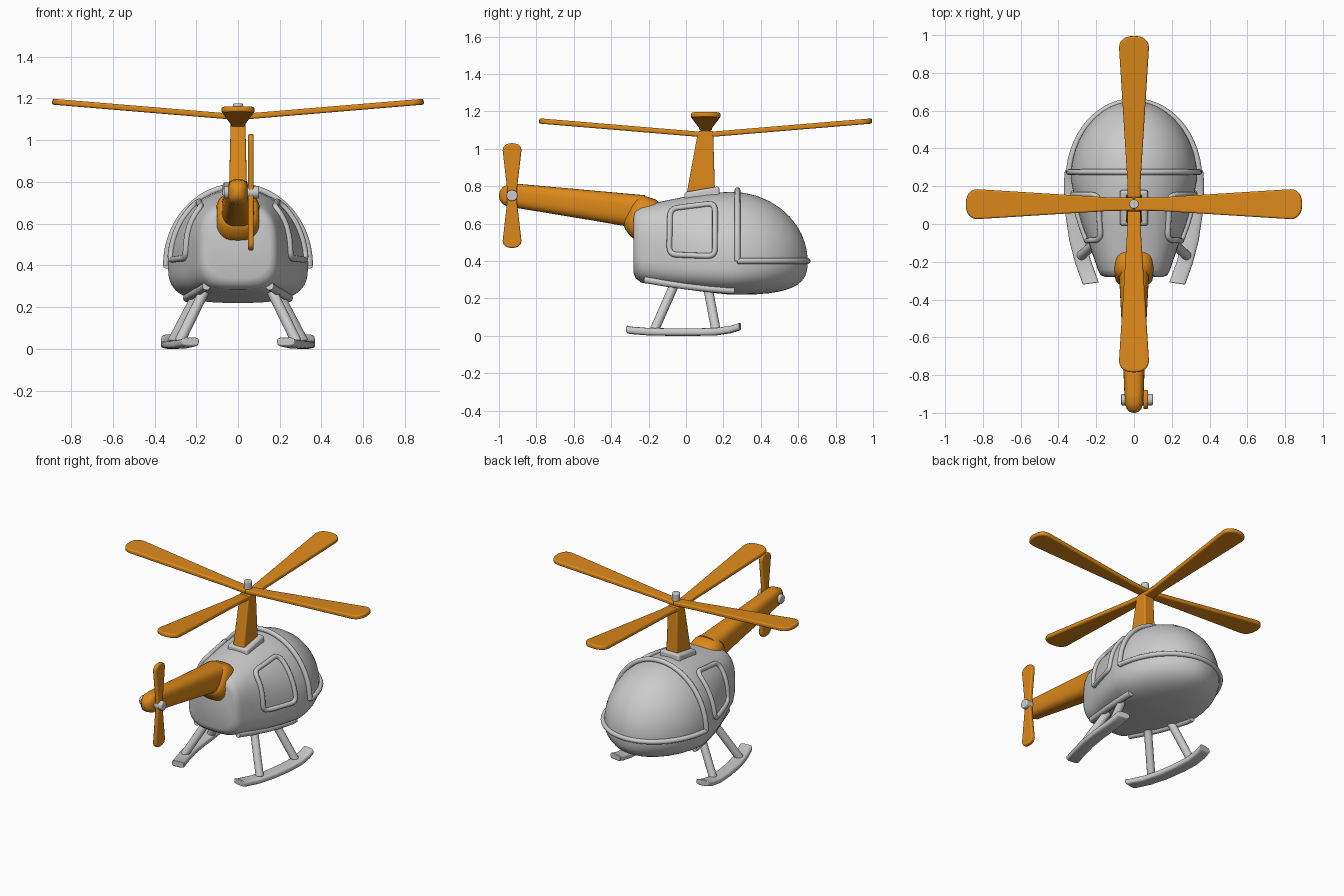
import bpy, bmesh
from math import sin, cos, pi, radians, asin
from mathutils import Vector, Matrix

if "Cube" in bpy.data.objects:
    bpy.data.objects.remove(bpy.data.objects["Cube"])

orange = bpy.data.materials.new("orange")
orange.diffuse_color = (0.72, 0.25, 0.01, 1)
orange.use_nodes = True
orange.node_tree.nodes["Principled BSDF"].inputs["Base Color"].default_value = orange.diffuse_color


def finish(name, bm, mat=None, bevel=0, angle=35):
    bmesh.ops.recalc_face_normals(bm, faces=bm.faces[:])
    me = bpy.data.meshes.new(name)
    bm.to_mesh(me)
    bm.free()
    ob = bpy.data.objects.new(name, me)
    bpy.context.collection.objects.link(ob)
    if mat:
        me.materials.append(mat)
    if bevel:
        m = ob.modifiers.new("bevel", "BEVEL")
        m.width, m.segments, m.limit_method = bevel, 3, "ANGLE"
    bpy.ops.object.select_all(action="DESELECT")
    ob.select_set(True)
    bpy.context.view_layer.objects.active = ob
    bpy.ops.object.shade_smooth_by_angle(angle=radians(angle))
    return ob


def power(v, n):
    return (1 if v >= 0 else -1) * abs(v) ** (2 / n)


def skin(name, rings, mat=None, bevel=0, angle=35):
    """Closed skin through equal-length rings of points."""
    bm = bmesh.new()
    rows = [[bm.verts.new(p) for p in r] for r in rings]
    for a, b in zip(rows, rows[1:]):
        for i in range(len(a)):
            j = (i + 1) % len(a)
            bm.faces.new((a[i], a[j], b[j], b[i]))
    bm.faces.new(rows[0])
    bm.faces.new(rows[-1])
    return finish(name, bm, mat, bevel, angle)


def oval(c, u, v, n=2.0, count=32):
    c, u, v = Vector(c), Vector(u), Vector(v)
    return [c + u * power(cos(2 * pi * i / count), n) + v * power(sin(2 * pi * i / count), n)
            for i in range(count)]


def rod(name, a, b, r, mat=None):
    a, b = Vector(a), Vector(b)
    q = (b - a).to_track_quat("Z", "Y")
    u, v = q @ Vector((r, 0, 0)), q @ Vector((0, r, 0))
    return skin(name, [oval(a, u, v, 2, 20), oval(b, u, v, 2, 20)], mat, 0.006)


def tube(name, pts, r, cyclic=False):
    cu = bpy.data.curves.new(name, "CURVE")
    cu.dimensions, cu.bevel_depth, cu.bevel_resolution = "3D", r, 3
    cu.use_fill_caps = True
    s = cu.splines.new("POLY")
    s.points.add(len(pts) - 1)
    for p, co in zip(s.points, pts):
        p.co = (*co, 1)
    s.use_cyclic_u = cyclic
    tmp = bpy.data.objects.new(name + "_path", cu)
    bpy.context.collection.objects.link(tmp)
    bm = bmesh.new()
    me = tmp.to_mesh()
    bm.from_mesh(me)
    tmp.to_mesh_clear()
    bpy.data.objects.remove(tmp)
    return finish(name, bm, None, 0, 50)


# Cabin sections: y, half width, top, bottom, widest height, top power, bottom power
KEYS = [(-0.28, 0.155, 0.655, 0.335, 0.48, 3.0, 3.0), (-0.27, 0.178, 0.678, 0.308, 0.47, 3.0, 3.2),
        (-0.24, 0.192, 0.695, 0.285, 0.46, 3.0, 3.4), (-0.10, 0.24, 0.725, 0.262, 0.43, 2.6, 3.3),
        (0.0, 0.277, 0.745, 0.248, 0.41, 2.3, 3.2), (0.12, 0.312, 0.763, 0.232, 0.40, 2.1, 3.0),
        (0.24, 0.335, 0.77, 0.22, 0.40, 2.0, 3.0)]


def section(y):
    if y >= 0.24:
        k = min((y - 0.24) / 0.41, 1)
        s = (1 - k * k) ** 0.5
        return 0.335 * s, 0.4 + 0.37 * s, 0.4 - 0.18 * (1 - k ** 3) ** (1 / 3), 0.4, 2, 3 - k
    for a, b in zip(KEYS, KEYS[1:]):
        if y <= b[0]:
            f = max(0, (y - a[0]) / (b[0] - a[0]))
            return [p + (q - p) * f for p, q in zip(a[1:], b[1:])]


def on_cabin(y, a, off=0.0):
    w, top, bot, zc, nt, nb = section(y)
    n = nt if sin(a) >= 0 else nb
    h = top - zc if sin(a) >= 0 else zc - bot
    return Vector(((w + off) * power(cos(a), n), y, zc + (h + off) * power(sin(a), n)))


def side_at(y, z, off=0.0):
    w, top, bot, zc, nt, nb = section(y)
    k = max(0, min(1, (z - zc) / (top - zc)))
    return Vector(((w + off) * (1 - k ** nt) ** (1 / nt), y, z + off * k))


# Cabin shell
ys = [k[0] for k in KEYS[:3]] + [-0.17, -0.10, -0.05, 0, 0.06, 0.12, 0.18]
ys += [0.24 + 0.41 * sin(radians(a)) for a in (0, 10, 20, 30, 40, 50, 60, 68, 75, 81, 86, 89)]
skin("cabin", [[on_cabin(y, 2 * pi * i / 64) for i in range(64)] for y in ys], angle=50)

# Windscreen frame: hoop over the roof and rail around the nose
tube("windscreen_hoop", [on_cabin(0.275, pi * i / 40, 0.01) for i in range(41)], 0.016)
a0 = asin(0.035 / 0.41)
arc = [a0 + (pi - 2 * a0) * i / 40 for i in range(41)]
tube("nose_rail", [(0.345 * cos(a), 0.24 + 0.41 * sin(a), 0.4) for a in arc], 0.016)


def door_path():
    corners = [(-0.09, 0.435), (0.155, 0.425), (0.155, 0.705), (-0.085, 0.675)]
    pts = []
    for i, c in enumerate(corners):
        c, p, n = Vector(c), Vector(corners[i - 1]), Vector(corners[(i + 1) % 4])
        a, b = c + (p - c).normalized() * 0.04, c + (n - c).normalized() * 0.04
        for t in (0, 0.25, 0.5, 0.75, 1):
            pts.append(a * (1 - t) ** 2 + c * 2 * t * (1 - t) + b * t * t)
        end = n + (c - n).normalized() * 0.04
        pts += [b.lerp(end, k / 7) for k in range(1, 7)]
    return [side_at(p.x, p.y, 0.006) for p in pts]


def flip(pts, s):
    return [(p[0] * s, p[1], p[2]) for p in pts]


# Skid outline: y, x, z
SKID = [(-0.315, 0.228, 0.036), (-0.30, 0.234, 0.030), (-0.20, 0.27, 0.022), (-0.08, 0.301, 0.020),
        (0.05, 0.32, 0.020), (0.16, 0.328, 0.022), (0.24, 0.328, 0.034), (0.29, 0.324, 0.050)]

for s, side in ((1, "right"), (-1, "left")):
    tube(side + "_door_frame", flip(door_path(), s), 0.015, True)
    sill = [on_cabin(-0.22 + 0.48 * i / 16, radians(-52), 0.004) for i in range(17)]
    tube(side + "_sill", flip(sill, s), 0.02)
    rod(side + "_front_strut", (s * 0.19, 0.115, 0.27), (s * 0.315, 0.16, 0.03), 0.025)
    rod(side + "_rear_strut", (s * 0.155, -0.055, 0.29), (s * 0.282, -0.17, 0.03), 0.025)
    skin(side + "_skid", [oval((s * x, y, z), (0.042, -s * 0.006, 0), (0, 0, 0.02), 3.5, 24)
                          for y, x, z in SKID], None, 0.005)

# Tail boom and the collar joining it to the cabin
BOOM = [(-0.22, 0.66, 0.092, 0.082), (-0.5, 0.697, 0.08, 0.067), (-0.9, 0.748, 0.065, 0.051),
        (-0.95, 0.75, 0.06, 0.048), (-0.98, 0.75, 0.045, 0.038), (-0.995, 0.75, 0.026, 0.022),
        (-1.0, 0.75, 0.006, 0.006)]
skin("tail_boom", [oval((0, y, z), (hx, 0, 0), (0, 0, hz), 2.8) for y, z, hz, hx in BOOM], orange)
COLLAR = [(-0.13, 0.66, -0.20, 0.53, 0.09), (-0.13, 0.70, -0.235, 0.51, 0.102),
          (-0.16, 0.728, -0.265, 0.508, 0.107), (-0.21, 0.745, -0.30, 0.535, 0.106),
          (-0.245, 0.745, -0.325, 0.57, 0.098), (-0.265, 0.735, -0.335, 0.60, 0.08)]
skin("boom_collar", [oval((0, (a + c) / 2, (b + d) / 2), (w, 0, 0), (0, (a - c) / 2, (b - d) / 2), 3)
                     for a, b, c, d, w in COLLAR], orange, 0, 50)


def rect(y0, y1, hx, z0, z1):
    return [(-hx, y0, z0), (hx, y0, z0), (hx, y1, z1), (-hx, y1, z1)]


# Rotor mast on its roof block
skin("mast_base", [rect(-0.01, 0.182, 0.077, 0.70, 0.72), rect(-0.008, 0.178, 0.073, 0.768, 0.80)], None, 0.014)
skin("mast", [rect(0.0, 0.155, 0.043, 0.74, 0.76), rect(0.065, 0.145, 0.035, 1.095, 1.095)], orange, 0.008)


def blade(name, length, root, tip, thick, tilt, place):
    edge = [(0, root), (length * 0.15, root * 1.05), (length - tip * 0.8, tip)]
    edge += [(length - tip * 0.8 * (1 - power(sin(a), 2.3)), tip * power(cos(a), 2.3))
             for a in (pi / 2 * i / 8 for i in range(1, 8))]
    outline = edge + [(length, 0)] + [(x, -y) for x, y in reversed(edge)]
    m = place @ Matrix.Rotation(-tilt, 4, "Y")
    rings = [[m @ Vector((x, y, z)) for x, y in outline] for z in (-thick / 2, thick / 2)]
    return skin(name, rings, orange, thick * 0.3)


# Main rotor: the lengthwise pair sits lower than the crosswise pair
for i in range(4):
    z = 1.11 if i % 2 == 0 else 1.075
    place = Matrix.Translation((0, 0.105, z)) @ Matrix.Rotation(i * pi / 2, 4, "Z")
    blade(f"rotor_blade_{i + 1}", 0.893, 0.034, 0.079, 0.028, 0.083, place)
rod("rotor_cap", (0, 0.105, 1.06), (0, 0.105, 1.175), 0.025)

# Tail rotor spinning in the y-z plane
for i, d in enumerate((-1, 1)):
    place = Matrix.Translation((0.062, -0.93, 0.75)) @ Matrix.Rotation(d * pi / 2, 4, "Y")
    blade(f"tail_rotor_blade_{i + 1}", 0.28, 0.026, 0.05, 0.026, 0, place)
rod("tail_rotor_axle", (-0.068, -0.93, 0.75), (0.1, -0.93, 0.75), 0.03)
